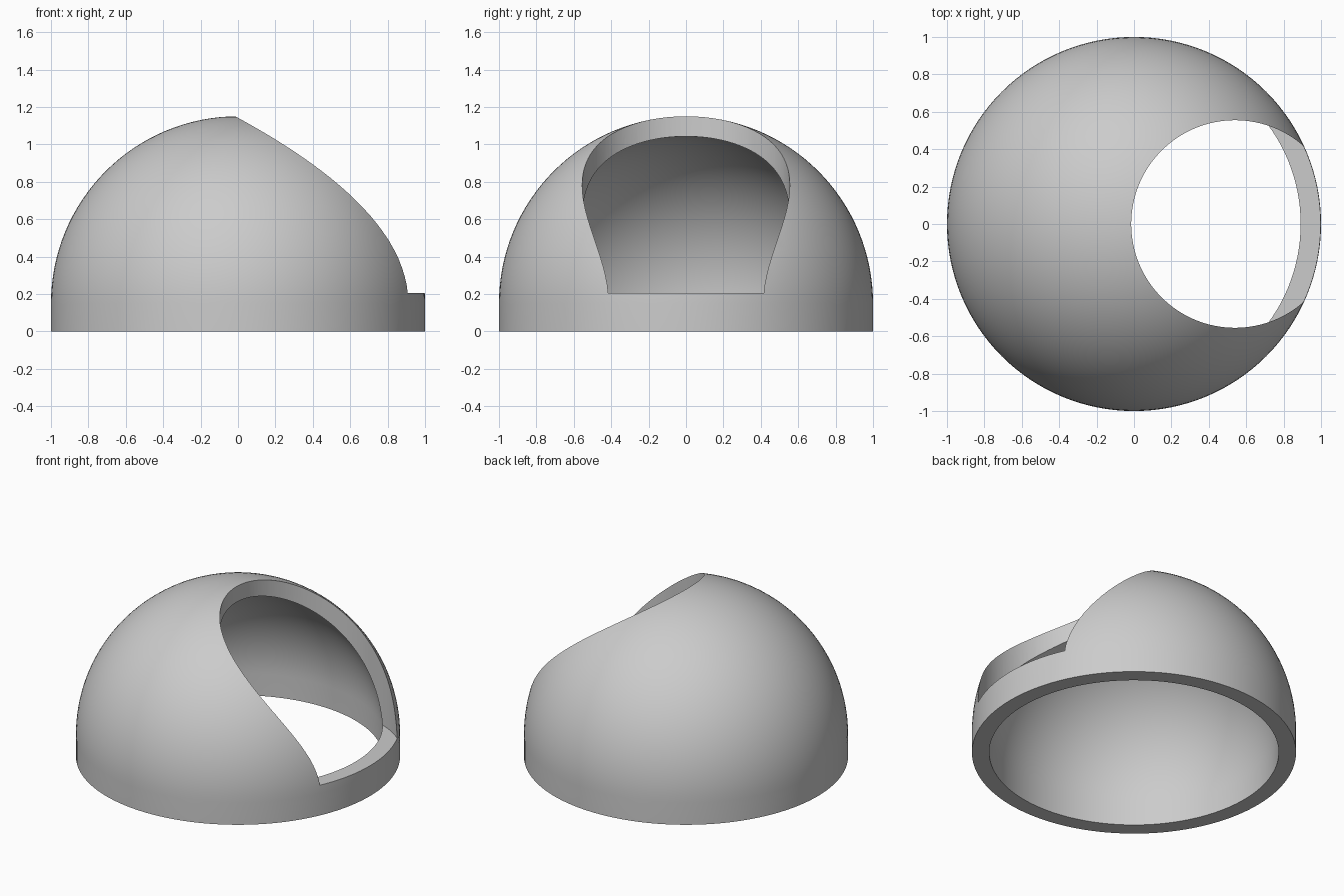
import bpy, bmesh, math

if "Cube" in bpy.data.objects:
    bpy.data.objects.remove(bpy.data.objects["Cube"])

SEG = 128          # divisions around the dome
ARC = 32           # divisions from rim to crown
BASE = 0.15        # height of the straight collar
R_OUT, R_IN = 1.0, 0.893

grey = bpy.data.materials.new("plain grey")
grey.diffuse_color = (0.6, 0.6, 0.6, 1)
grey.use_nodes = True
grey.node_tree.nodes["Principled BSDF"].inputs["Base Color"].default_value = grey.diffuse_color


def arc(radius):
    """Straight collar followed by a quarter circle up to the crown."""
    pts = [(radius, 0.0)]
    for i in range(ARC + 1):
        a = math.pi / 2 * i / ARC
        pts.append((radius * math.cos(a) if i < ARC else 0.0,
                    BASE + radius * math.sin(a)))
    return pts


# Hollow dome shell: closed profile spun about the z axis
bm = bmesh.new()
profile = arc(R_OUT)[::-1] + arc(R_IN)
verts = [bm.verts.new((r, 0, z)) for r, z in profile]
edges = [bm.edges.new(pair) for pair in zip(verts, verts[1:])]
bmesh.ops.spin(bm, geom=verts + edges, axis=(0, 0, 1), cent=(0, 0, 0),
               angle=math.tau, steps=SEG, use_merge=False)
bmesh.ops.remove_doubles(bm, verts=bm.verts, dist=1e-5)
bmesh.ops.recalc_face_normals(bm, faces=bm.faces)
mesh = bpy.data.meshes.new("dome_shell")
bm.to_mesh(mesh)
bm.free()
dome = bpy.data.objects.new("dome_shell", mesh)
bpy.context.collection.objects.link(dome)
mesh.materials.append(grey)

# Upright round cutter for the side opening, stopping above the rim
bpy.ops.mesh.primitive_cylinder_add(vertices=SEG, radius=0.555, depth=1.4,
                                    location=(0.54, 0, 0.205 + 0.7))
cutter = bpy.context.object
cutter.name = "opening_cutter"
cutter.data.materials.append(grey)

cut = dome.modifiers.new("opening", 'BOOLEAN')
cut.operation = 'DIFFERENCE'
cut.solver = 'EXACT'
cut.object = cutter
bpy.ops.object.select_all(action='DESELECT')
dome.select_set(True)
bpy.context.view_layer.objects.active = dome
bpy.ops.object.modifier_apply(modifier=cut.name)
bpy.data.objects.remove(cutter, do_unlink=True)

# Smooth dome with crisp opening and rim edges
bpy.ops.object.shade_smooth_by_angle(angle=math.radians(30))
